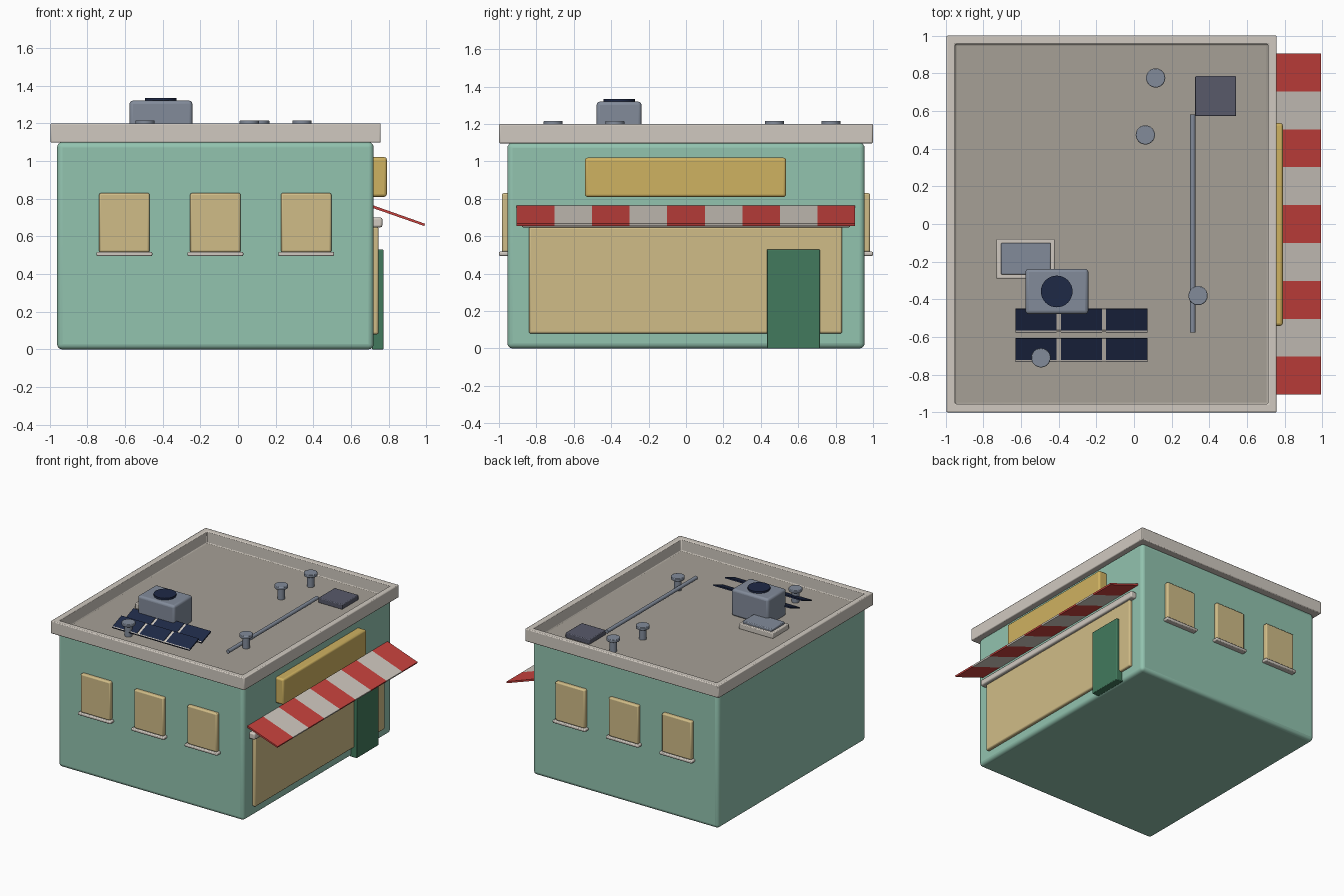
import bpy, bmesh, math
from mathutils import Matrix

if "Cube" in bpy.data.objects:
    bpy.data.objects.remove(bpy.data.objects["Cube"])


def srgb(r, g, b):
    lin = [((c / 255 + 0.055) / 1.055) ** 2.4 for c in (r, g, b)]
    return (*lin, 1.0)


def material(name, *rgb):
    m = bpy.data.materials.new(name)
    m.diffuse_color = srgb(*rgb)
    m.use_nodes = True
    m.node_tree.nodes["Principled BSDF"].inputs["Base Color"].default_value = m.diffuse_color
    return m


MINT = material("mint wall", 146, 195, 175)
TRIM = material("pale trim", 208, 201, 192)
ROOF = material("roof grey", 166, 160, 150)
TAN = material("warm glass", 208, 188, 135)
GOLD = material("sign gold", 207, 178, 97)
RED = material("awning red", 200, 66, 62)
SLATE = material("metal grey", 130, 139, 154)
DARK = material("hatch grey", 88, 90, 106)
NAVY = material("navy", 30, 41, 70)
GREEN = material("door green", 66, 122, 93)


def finish(name, bm, mats, bevel=0.0, segments=2):
    me = bpy.data.meshes.new(name)
    bm.to_mesh(me)
    bm.free()
    ob = bpy.data.objects.new(name, me)
    bpy.context.collection.objects.link(ob)
    for m in mats:
        me.materials.append(m)
    if bevel:
        mod = ob.modifiers.new("bevel", "BEVEL")
        mod.width, mod.segments, mod.limit_method = bevel, segments, "ANGLE"
    bpy.ops.object.select_all(action="DESELECT")
    ob.select_set(True)
    bpy.context.view_layer.objects.active = ob
    bpy.ops.object.shade_smooth_by_angle(angle=math.radians(35))
    return ob


def box_mesh(x, y, z):
    """Box from (min, max) ranges."""
    bm = bmesh.new()
    mid = [(a + b) / 2 for a, b in (x, y, z)]
    size = [b - a for a, b in (x, y, z)]
    bmesh.ops.create_cube(bm, size=1, matrix=Matrix.Translation(mid) @ Matrix.Diagonal((*size, 1)))
    return bm


def box(name, x, y, z, mat, bevel=0.0, segments=2):
    return finish(name, box_mesh(x, y, z), [mat], bevel, segments)


def cylinder(name, loc, r, h, mat, axis="Z", bevel=0.0):
    bm = bmesh.new()
    rot = Matrix.Rotation(math.pi / 2, 4, "X") if axis == "Y" else Matrix()
    bmesh.ops.create_cone(bm, cap_ends=True, segments=32, radius1=r, radius2=r, depth=h,
                          matrix=Matrix.Translation(loc) @ rot)
    return finish(name, bm, [mat], bevel)


# Building body
box("building_body", (-0.96, 0.72), (-0.955, 0.955), (0, 1.10), MINT, 0.028, 4)

# Parapet with the roof floor sunk into it
bm = box_mesh((-0.995, 0.757), (-1, 1), (1.097, 1.20))
top = max(bm.faces, key=lambda f: f.calc_center_median().z)
bmesh.ops.inset_region(bm, faces=[top], thickness=0.065)
walls = bmesh.ops.extrude_discrete_faces(bm, faces=[top])["faces"]
bmesh.ops.translate(bm, verts=walls[0].verts, vec=(0, 0, -0.097))
for f in bm.faces:
    c = f.calc_center_median()
    if f.normal.z > 0.9 and c.z < 1.15:
        f.material_index = 1
finish("parapet_and_roof", bm, [TRIM, ROOF], 0.007)

# Side windows and sills, front and back
for side, s in (("front", -1), ("back", 1)):
    for i, x in enumerate((-0.603, -0.12, 0.362)):
        box(f"{side}_window_{i + 1}", (x - 0.134, x + 0.134), sorted((s * 0.94, s * 0.985)),
            (0.515, 0.83), TAN, 0.01)
        box(f"{side}_sill_{i + 1}", (x - 0.148, x + 0.148), sorted((s * 0.94, s * 1.0)),
            (0.495, 0.518), TRIM, 0.007)

# Shop front
box("shop_window", (0.70, 0.746), (-0.84, 0.835), (0.08, 0.65), TAN, 0.01)
box("shop_lintel", (0.70, 0.766), (-0.88, 0.88), (0.648, 0.70), TRIM, 0.01)
box("shop_door", (0.71, 0.772), (0.432, 0.716), (0, 0.53), GREEN, 0.005)
box("sign_board", (0.70, 0.79), (-0.54, 0.535), (0.81, 1.02), GOLD, 0.014, 3)

# Striped sloping awning, alternating panels
for i in range(9):
    y0 = -0.905 + i * 0.2011
    bm = bmesh.new()
    profile = [(0.71, 0.752), (0.988, 0.655), (0.992, 0.667), (0.71, 0.767)]
    face = bm.faces.new([bm.verts.new((x, y0, z)) for x, z in profile])
    ext = bmesh.ops.extrude_face_region(bm, geom=[face])["geom"]
    bmesh.ops.translate(bm, vec=(0, 0.2011, 0),
                        verts=[v for v in ext if isinstance(v, bmesh.types.BMVert)])
    bmesh.ops.recalc_face_normals(bm, faces=bm.faces)
    finish(f"awning_stripe_{i + 1}", bm, [TRIM if i % 2 else RED])

# Air conditioner with fan
box("air_conditioner", (-0.576, -0.242), (-0.478, -0.238), (1.10, 1.32), SLATE, 0.018, 3)
cylinder("air_conditioner_fan", (-0.41, -0.358, 1.325), 0.084, 0.02, NAVY)

# Skylight
box("skylight_frame", (-0.73, -0.42), (-0.29, -0.08), (1.10, 1.145), TRIM, 0.006)
box("skylight_glass", (-0.706, -0.442), (-0.268, -0.10), (1.14, 1.165), SLATE, 0.006)

# Tilted solar panels on pale rails
TILT = math.radians(21)


def tilted(name, x, y, length, width, thick, drop, mat):
    bm = box_mesh((x - width / 2, x + width / 2), (-length / 2, length / 2),
                  (-thick - drop, -drop))
    bmesh.ops.transform(bm, verts=bm.verts,
                        matrix=Matrix.Translation((0, y, 1.168)) @ Matrix.Rotation(TILT, 4, "X"))
    finish(name, bm, [mat])


for r, y in enumerate((-0.513, -0.67)):
    for c in range(3):
        tilted(f"solar_panel_{r}_{c}", -0.52 + c * 0.241, y, 0.132, 0.219, 0.01, 0, NAVY)
    for c in range(2):
        tilted(f"solar_rail_{r}_{c}", -0.3995 + c * 0.241, y, 0.132, 0.022, 0.008, 0.004, TRIM)
    tilted(f"solar_edge_{r}", -0.279, y - 0.064, 0.008, 0.701, 0.008, 0.022, TRIM)

# Roof hatch and pipe
box("roof_hatch", (0.325, 0.542), (0.572, 0.785), (1.10, 1.142), DARK, 0.006)
cylinder("roof_pipe", (0.311, 0.003, 1.135), 0.015, 1.156, SLATE, "Y")

# Roof vents
for i, (x, y) in enumerate(((0.115, 0.775), (0.06, 0.473), (0.34, -0.38), (-0.494, -0.71))):
    cylinder(f"vent_stem_{i + 1}", (x, y, 1.15), 0.028, 0.10, SLATE)
    cylinder(f"vent_cap_{i + 1}", (x, y, 1.204), 0.051, 0.024, SLATE, bevel=0.004)
